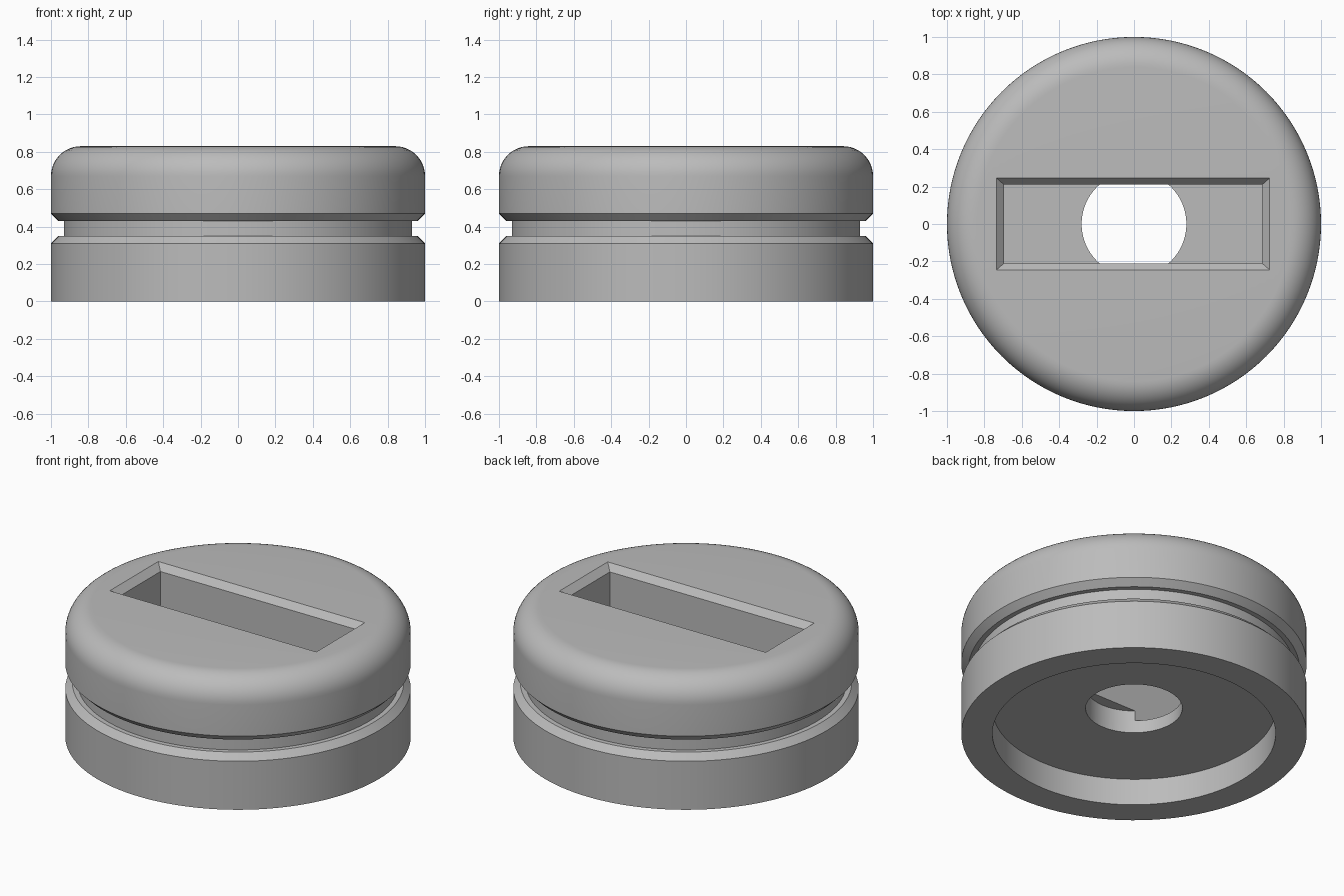
import bpy, bmesh, math
from mathutils import Vector

cube = bpy.data.objects.get("Cube")
if cube:
    bpy.data.objects.remove(cube, do_unlink=True)

grey = bpy.data.materials.new("plain_grey")
grey.use_nodes = True
COLOUR = (0.5, 0.5, 0.5, 1)
grey.diffuse_color = COLOUR
grey.node_tree.nodes["Principled BSDF"].inputs["Base Color"].default_value = COLOUR


def make_object(name, bm):
    bmesh.ops.recalc_face_normals(bm, faces=bm.faces)
    mesh = bpy.data.meshes.new(name)
    bm.to_mesh(mesh)
    bm.free()
    mesh.materials.append(grey)
    obj = bpy.data.objects.new(name, mesh)
    bpy.context.collection.objects.link(obj)
    return obj


def lathe(name, profile, steps=128):
    """Revolve an (r, z) profile around the z axis."""
    bm = bmesh.new()
    verts = [bm.verts.new((r, 0, z)) for r, z in profile]
    edges = [bm.edges.new(pair) for pair in zip(verts, verts[1:])]
    bmesh.ops.spin(bm, geom=verts + edges, cent=(0, 0, 0), axis=(0, 0, 1),
                   angle=math.tau, steps=steps, use_duplicate=False)
    bmesh.ops.remove_doubles(bm, verts=bm.verts, dist=1e-5)
    return make_object(name, bm)


def cut(target, cutter):
    """Subtract the cutter, then discard it."""
    cutter.hide_render = True
    mod = target.modifiers.new("cut", "BOOLEAN")
    mod.operation = "DIFFERENCE"
    mod.solver = "EXACT"
    mod.object = cutter
    bpy.ops.object.select_all(action="DESELECT")
    bpy.context.view_layer.objects.active = target
    target.select_set(True)
    bpy.ops.object.modifier_apply(modifier=mod.name)
    bpy.data.objects.remove(cutter, do_unlink=True)


# Round body: recessed underside, V-edged groove, rounded top rim
TOP, FILLET = 0.83, 0.16
profile = [(0, 0.17), (0.82, 0.17), (0.82, 0), (1, 0), (1, 0.31), (0.96, 0.35),
           (0.93, 0.35), (0.93, 0.43), (0.96, 0.43), (1, 0.47)]
for i in range(13):
    a = math.pi / 2 * i / 12
    profile.append((1 - FILLET + FILLET * math.cos(a), TOP - FILLET + FILLET * math.sin(a)))
profile.append((0, TOP))
body = lathe("grooved_body", profile)

# Rectangular slot with a chamfered mouth
bm = bmesh.new()
rings = []
for z, hx, hy in [(0.25, 0.69, 0.21), (0.79, 0.69, 0.21), (0.87, 0.77, 0.28)]:
    rings.append([bm.verts.new((sx * hx - 0.005, sy * hy, z))
                  for sx, sy in ((-1, -1), (1, -1), (1, 1), (-1, 1))])
for low, high in zip(rings, rings[1:]):
    for i in range(4):
        j = (i + 1) % 4
        bm.faces.new((low[i], low[j], high[j], high[i]))
bm.faces.new(rings[0][::-1])
bm.faces.new(rings[-1])
cut(body, make_object("slot_cutter", bm))

# Round hole through the slot floor
cut(body, lathe("hole_cutter", [(0, 0.1), (0.28, 0.1), (0.28, 0.315), (0, 0.315)], 96))

# Smooth curved walls, sharp edges kept
body.select_set(True)
bpy.context.view_layer.objects.active = body
bpy.ops.object.shade_smooth_by_angle(angle=math.radians(30))
